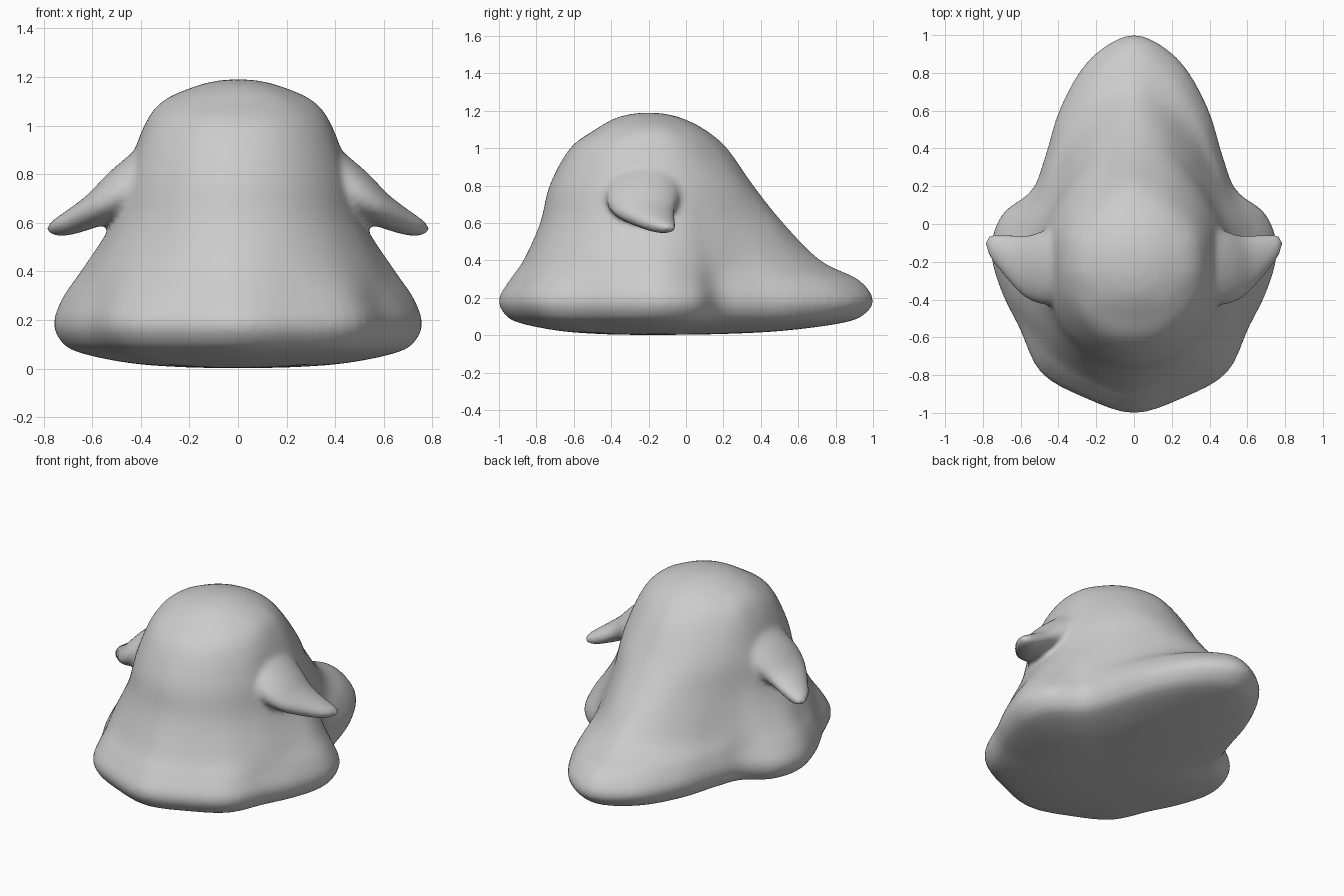
import bpy, bmesh, math
from mathutils import Vector

if "Cube" in bpy.data.objects:
    bpy.data.objects.remove(bpy.data.objects["Cube"])

CY = -0.2  # vertical axis of the body sits a little toward the front
ANGLES = [0, 20, 40, 60, 78, 95, 110, 125, 140, 155, 168, 180]
BASE = [.80, .765, .765, .70, .72, .76, .74, .66, .73, .91, 1.10, 1.2]
LEVELS = [
    (.30, [.74, .71, .71, .66, .68, .72, .69, .63, .69, .84, 1.01, 1.12]),
    (.40, [.67, .65, .64, .62, .62, .65, .63, .60, .63, .73, .84, .92]),
    (.60, [.58, .57, .55, .53, .52, .52, .53, .53, .56, .62, .69, .72]),
    (.80, [.53, .52, .50, .48, .46, .46, .47, .48, .50, .53, .55, .56]),
    (1.0, [.42, .42, .41, .40, .39, .385, .39, .39, .39, .40, .41, .42]),
    (1.1, [.285, .29, .30, .30, .31, .31, .31, .30, .30, .30, .30, .30]),
    (1.16, [.18] * 12), (1.185, [.08] * 12), (1.19, [.005] * 12),
]
# underside: scaled copies of the base outline
UNDER = [(.005, .002), (.3, .006), (.6, .024), (.88, .07), (.975, .125)]


def spline(pts, steps, closed):
    """Smooth curve through the points."""
    n, out = len(pts), []
    for i in range(n if closed else n - 1):
        if closed:
            a, b, c, d = (pts[(i + k) % n] for k in (-1, 0, 1, 2))
        else:
            a, b, c, d = (pts[min(max(i + k, 0), n - 1)] for k in (-1, 0, 1, 2))
        for s in range(steps):
            t = s / steps
            out.append(.5 * (2 * b + (c - a) * t + (2 * a - 5 * b + 4 * c - d) * t * t
                             + (3 * b - a - 3 * c + d) * t ** 3))
    if not closed:
        out.append(pts[-1].copy())
    return out


def ring(z, radii):
    half = [(math.radians(a), r) for a, r in zip(ANGLES, radii)]
    full = half + [(-a, r) for a, r in half[-2:0:-1]]
    pts = [Vector((r * math.sin(a), CY - r * math.cos(a), z)) for a, r in full]
    return spline(pts, 4, True)


def loft(bm, rings, steps):
    """Skin a stack of rings, smoothly interpolated, and cap the ends."""
    columns = [spline(list(col), steps, False) for col in zip(*rings)]
    rows = [[bm.verts.new(p) for p in row] for row in zip(*columns)]
    n = len(rows[0])
    for lo, hi in zip(rows, rows[1:]):
        for i in range(n):
            j = (i + 1) % n
            bm.faces.new((lo[i], lo[j], hi[j], hi[i]))
    bm.faces.new(rows[0][::-1])
    bm.faces.new(rows[-1])


bm = bmesh.new()

# draped body with tail
rings = [ring(z, [r * s for r in BASE]) for s, z in UNDER]
rings += [ring(.2, BASE)] + [ring(z, radii) for z, radii in LEVELS]
loft(bm, rings, 4)

# flat drooping arms: centre, half width, half thickness
ARM = [((.28, -.20, .86), .20, .12), ((.45, -.23, .74), .20, .105),
       ((.57, -.225, .66), .165, .075), ((.68, -.165, .602), .11, .055),
       ((.75, -.12, .572), .065, .038), ((.782, -.095, .56), .012, .01)]
for side in (1, -1):
    arm = []
    for (x, y, z), w, t in ARM:
        pts = []
        for k in range(24):
            a = 2 * math.pi * k / 24
            s = t * math.sin(a)
            pts.append(Vector((side * (x + .67 * s), y + w * math.cos(a), z + .74 * s)))
        arm.append(pts)
    loft(bm, arm, 4)

bmesh.ops.recalc_face_normals(bm, faces=bm.faces)
mesh = bpy.data.meshes.new("body")
bm.to_mesh(mesh)
bm.free()
body = bpy.data.objects.new("body", mesh)
bpy.context.collection.objects.link(body)

# fuse arms into the body and soften the joins
remesh = body.modifiers.new("fuse", 'REMESH')
remesh.mode = 'VOXEL'
remesh.voxel_size = .016
remesh.use_smooth_shade = True
soft = body.modifiers.new("soften", 'SMOOTH')
soft.factor = .5
soft.iterations = 8
